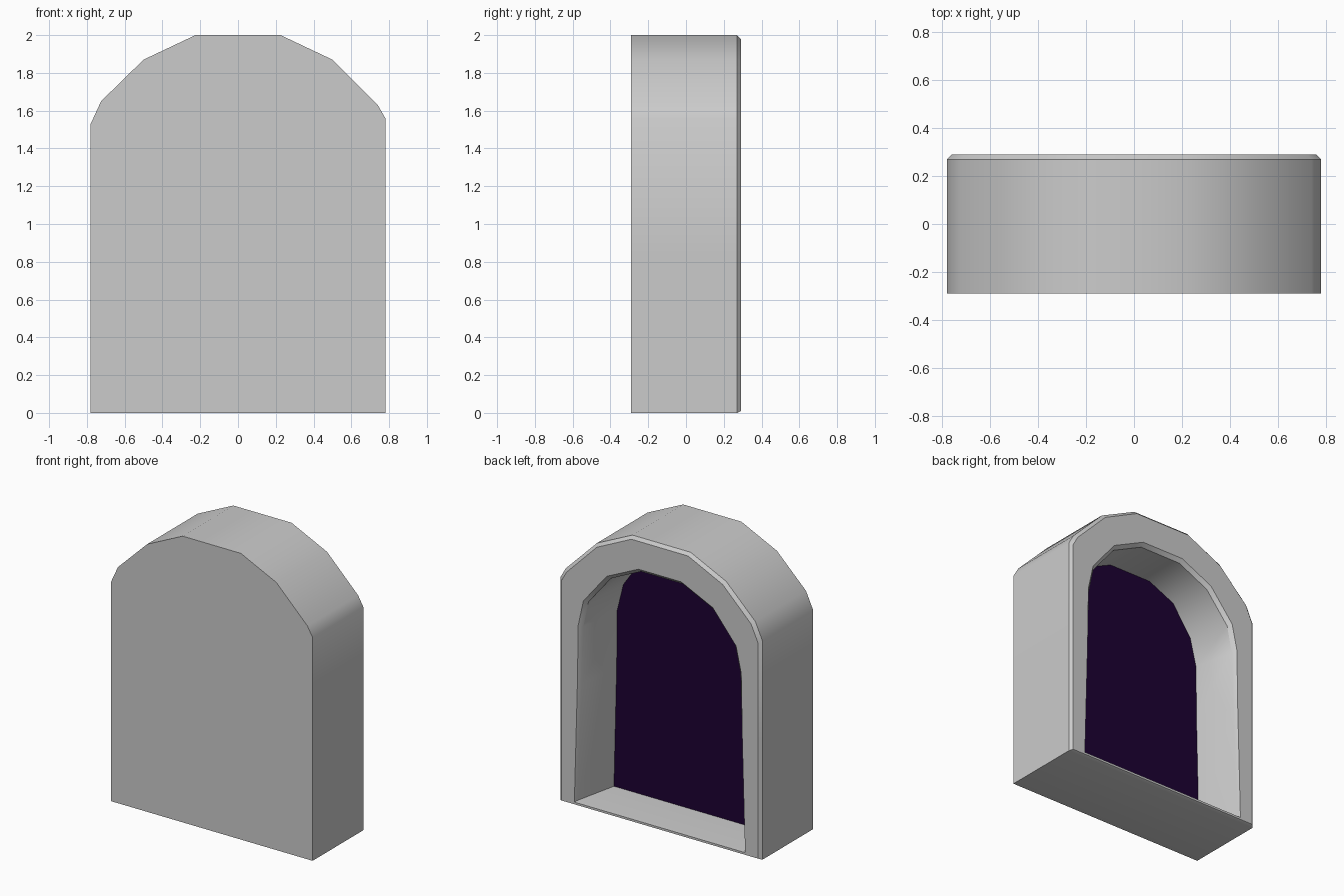
import bpy, bmesh, math

if "Cube" in bpy.data.objects:
    bpy.data.objects.remove(bpy.data.objects["Cube"])

PANEL_Y = -.04


def ring(bm, profile, y):
    return [bm.verts.new((x, y, z)) for x, z in profile]


def arch(half):
    # half profile on +x, mirrored to a full loop
    return half + [(-x, z) for x, z in reversed(half)]


def finish(bm, name):
    bmesh.ops.recalc_face_normals(bm, faces=bm.faces)
    me = bpy.data.meshes.new(name)
    bm.to_mesh(me)
    bm.free()
    ob = bpy.data.objects.new(name, me)
    bpy.context.collection.objects.link(ob)
    return ob


# Outer arch (slightly uneven shoulders), its chamfered back edge and the niche profiles
outer = [(.78, 0), (.78, .85), (.78, 1.56), (.74, 1.63), (.5, 1.87), (.225, 2),
         (-.225, 2), (-.5, 1.87), (-.725, 1.65), (-.78, 1.53), (-.78, .85), (-.78, 0)]
back = [(x * .974, .01 + z * .985) for x, z in outer]
rim = arch([(.66, .025), (.637, .85), (.63, 1.27), (.59, 1.45), (.41, 1.67), (.165, 1.785)])
lip = arch([(.657, .027), (.62, .85), (.608, 1.255), (.568, 1.44), (.395, 1.65), (.162, 1.76)])
deep = arch([(.585, .03), (.564, .88), (.56, 1.265), (.512, 1.46), (.365, 1.67), (.165, 1.76)])

# Frame: one continuous loft from front plate round to the niche wall
bm = bmesh.new()
rings = [ring(bm, p, y) for p, y in ((outer, -.29), (outer, .27), (back, .29),
                                     (rim, .29), (lip, .265), (deep, PANEL_Y))]
for a, b in zip(rings, rings[1:]):
    n = len(a)
    for i in range(n):
        j = (i + 1) % n
        bm.faces.new((a[i], a[j], b[j], b[i]))
bm.faces.new(rings[0])
frame = finish(bm, "arched_frame")
# make sure the front plate points forward
front = min(frame.data.polygons, key=lambda p: p.center.y)
if front.normal.y > 0:
    frame.data.flip_normals()
bpy.context.view_layer.objects.active = frame
frame.select_set(True)
bpy.ops.object.shade_smooth_by_angle(angle=math.radians(30))

# Dark panel closing the niche
bm = bmesh.new()
bm.faces.new(ring(bm, deep, PANEL_Y))
panel = finish(bm, "dark_panel")
if panel.data.polygons[0].normal.y < 0:
    panel.data.flip_normals()
mat = bpy.data.materials.new("dark_purple")
mat.diffuse_color = (.012, .0005, .032, 1)
mat.use_nodes = True
mat.node_tree.nodes["Principled BSDF"].inputs["Base Color"].default_value = mat.diffuse_color
panel.data.materials.append(mat)
